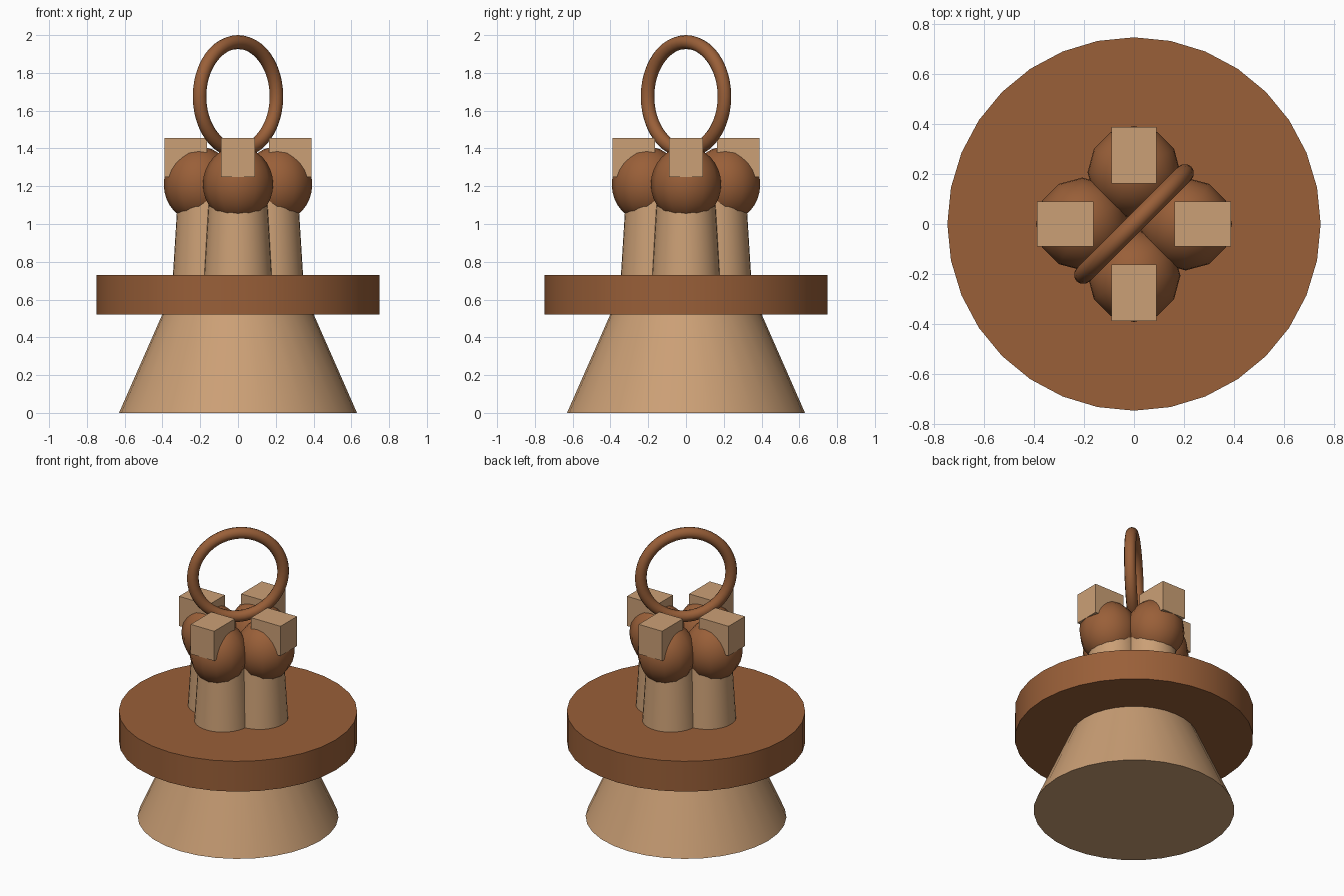
import bpy
from math import radians, cos, sin, pi

if "Cube" in bpy.data.objects:
    bpy.data.objects.remove(bpy.data.objects["Cube"])


def material(name, color):
    m = bpy.data.materials.new(name)
    m.diffuse_color = (*color, 1)
    m.use_nodes = True
    m.node_tree.nodes["Principled BSDF"].inputs["Base Color"].default_value = m.diffuse_color
    return m


TAN = material("light_wood", (0.60, 0.35, 0.18))
BROWN = material("dark_wood", (0.32, 0.115, 0.04))


def finish(name, mat, smooth=True):
    ob = bpy.context.object
    ob.name = name
    ob.data.materials.append(mat)
    if smooth:
        bpy.ops.object.shade_smooth_by_angle(angle=radians(40))
    return ob


def frustum(name, mat, r1, r2, z1, z2, x=0, y=0, sides=32):
    bpy.ops.mesh.primitive_cone_add(vertices=sides, radius1=r1, radius2=r2,
                                    depth=z2 - z1, location=(x, y, (z1 + z2) / 2))
    return finish(name, mat)


# Flared foot and round platform
frustum("foot", TAN, 0.63, 0.397, 0, 0.53)
frustum("platform", BROWN, 0.748, 0.748, 0.52, 0.73)

# Four columns, each with a rounded cap and an outer block
for i, side in enumerate(("right", "back", "left", "front")):
    a = i * pi / 2
    c, s = cos(a), sin(a)
    frustum(side + "_column", TAN, 0.18, 0.15, 0.72, 1.2, 0.165 * c, 0.165 * s)

    bpy.ops.mesh.primitive_uv_sphere_add(segments=12, ring_count=16, radius=1,
                                         location=(0.207 * c, 0.207 * s, 1.21))
    bpy.context.object.scale = (0.186, 0.186, 0.2)
    bpy.ops.object.transform_apply(location=False, rotation=False, scale=True)
    finish(side + "_cap", BROWN)

    bpy.ops.mesh.primitive_cube_add(size=1, location=(0.276 * c, 0.276 * s, 1.352),
                                    rotation=(0, 0, a))
    bpy.context.object.scale = (0.226, 0.18, 0.205)
    finish(side + "_block", TAN, smooth=False)

# Upright ring across the diagonal
bpy.ops.mesh.primitive_torus_add(major_radius=0.288, minor_radius=0.037,
                                 major_segments=48, minor_segments=12,
                                 location=(0, 0, 1.675),
                                 rotation=(pi / 2, 0, pi / 4))
finish("top_ring", BROWN)
